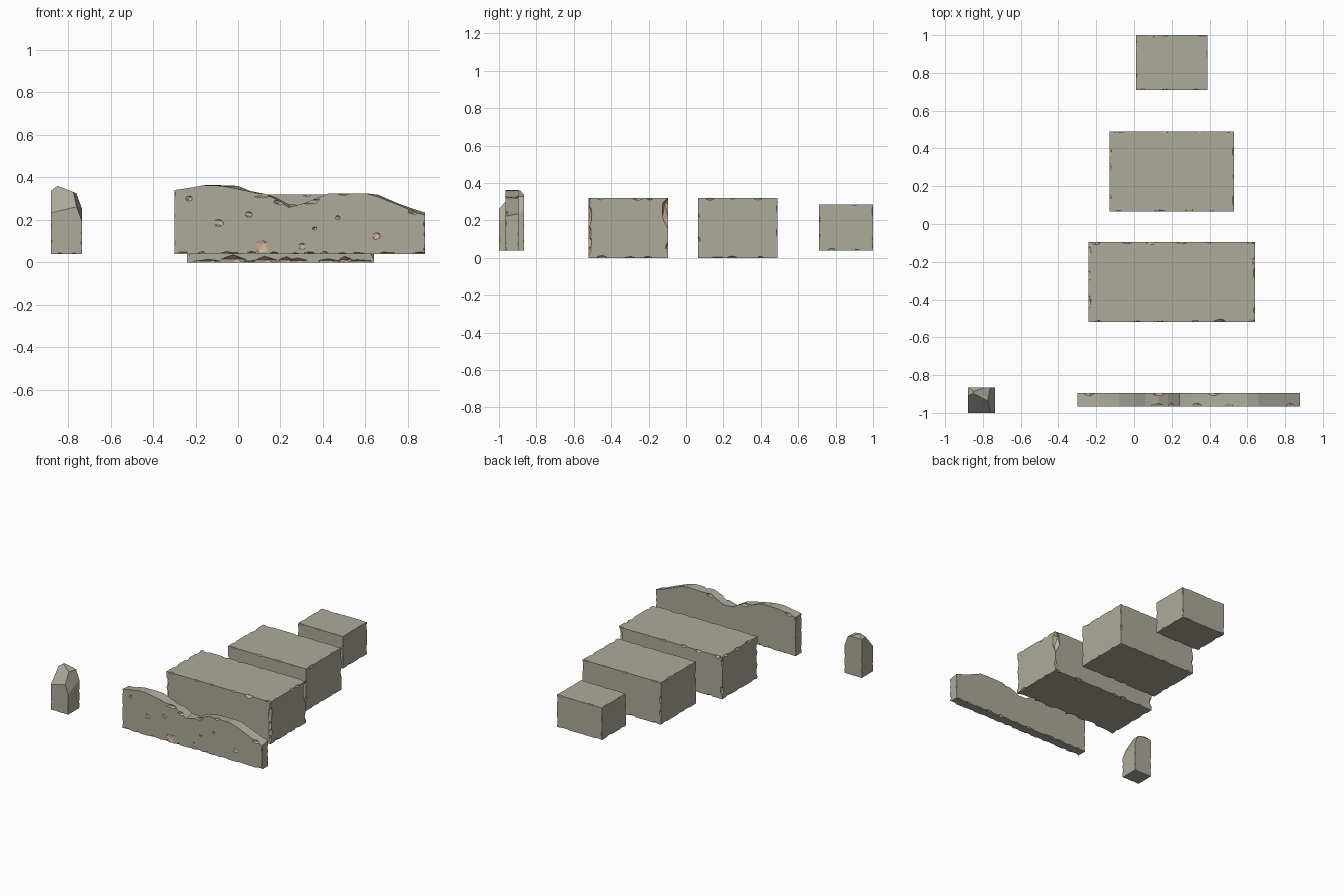
import bpy, bmesh, random
from mathutils import Vector, Matrix

if "Cube" in bpy.data.objects:
    bpy.data.objects.remove(bpy.data.objects["Cube"])

random.seed(7)


def material(name, color):
    m = bpy.data.materials.new(name)
    m.diffuse_color = color
    m.use_nodes = True
    m.node_tree.nodes["Principled BSDF"].inputs["Base Color"].default_value = m.diffuse_color
    return m


STONE = material("stone", (0.42, 0.40, 0.33, 1))
FRESH = material("fresh_break", (0.62, 0.46, 0.34, 1))


def new_object(name, bm):
    bmesh.ops.recalc_face_normals(bm, faces=bm.faces[:])
    me = bpy.data.meshes.new(name)
    bm.to_mesh(me)
    bm.free()
    me.materials.append(STONE)
    me.materials.append(FRESH)
    ob = bpy.data.objects.new(name, me)
    bpy.context.collection.objects.link(ob)
    return ob


def box(lo, hi):
    bm = bmesh.new()
    lo, hi = Vector(lo), Vector(hi)
    s = hi - lo
    bmesh.ops.create_cube(bm, size=1, matrix=Matrix.Translation((lo + hi) / 2) @ Matrix.Diagonal((*s, 1)))
    return bm


# One faceted lump that will be knocked out of a block
def add_chip(bm, pos, size):
    vs = bmesh.ops.create_icosphere(bm, subdivisions=1, radius=1)["verts"]
    for v in vs:
        k = random.uniform(0.8, 1.1)
        v.co = Vector(pos) + Vector([c * k * s for c, s in zip(v.co, size)])


# Scatter chips along the straight edge a-b
def chip_edge(bm, a, b, count, length, depth):
    a, b = Vector(a), Vector(b)
    d = (b - a).normalized()
    for i in range(count):
        t = (i + random.uniform(0.1, 0.9)) / count
        r = depth * random.uniform(0.5, 1.1)
        l = length * random.uniform(0.5, 1.2)
        size = [l if abs(c) > 0.5 else r * random.uniform(0.75, 1.25) for c in d]
        add_chip(bm, a.lerp(b, t), size)


def carve(ob, chips):
    for f in chips.faces:
        f.material_index = 1
    cutter = new_object("chip_cutter", chips)
    cutter.hide_render = True
    mod = ob.modifiers.new("chips", "BOOLEAN")
    mod.operation, mod.solver, mod.object = "DIFFERENCE", "EXACT", cutter
    mod.use_self = True
    dg = bpy.context.evaluated_depsgraph_get()
    me = bpy.data.meshes.new_from_object(ob.evaluated_get(dg))
    ob.modifiers.clear()
    ob.data = me
    bpy.data.objects.remove(cutter)


# The twelve edges of a box, as end point pairs
def box_edges(lo, hi):
    out = []
    for ax in range(3):
        u, w = [i for i in range(3) if i != ax]
        for p in (lo, hi):
            for q in (lo, hi):
                a, b = [0] * 3, [0] * 3
                a[ax], b[ax] = lo[ax], hi[ax]
                a[u] = b[u] = p[u]
                a[w] = b[w] = q[w]
                out.append((a, b))
    return out


# Three chipped blocks, large to small
blocks = [
    ("large_block", (-0.24, -0.52, 0), (0.64, -0.095, 0.32), 0.016, 7),
    ("medium_block", (-0.13, 0.065, 0), (0.53, 0.49, 0.32), 0.012, 6),
    ("small_block", (0.01, 0.71, 0.04), (0.39, 1.0, 0.285), 0.009, 7),
]
for name, lo, hi, depth, density in blocks:
    ob = new_object(name, box(lo, hi))
    chips = bmesh.new()
    for a, b in box_edges(lo, hi):
        n = max(2, round((Vector(b) - Vector(a)).length * density))
        chip_edge(chips, a, b, n, 0.038, depth)
    if name == "large_block":
        # heavier wear on the front bottom edge and the front corners
        chip_edge(chips, (-0.22, -0.52, 0), (0.62, -0.52, 0), 9, 0.07, 0.03)
        chip_edge(chips, (0.64, -0.52, 0.03), (0.64, -0.52, 0.3), 3, 0.06, 0.022)
        chip_edge(chips, (-0.24, -0.52, 0.03), (-0.24, -0.52, 0.3), 3, 0.06, 0.022)
        add_chip(chips, (0.64, -0.095, 0.25), (0.045, 0.035, 0.09))
    carve(ob, chips)

# Broken wall: x, front height, back height along the top
top = [(-0.30, 0.34, 0.335), (-0.22, 0.352, 0.35), (-0.16, 0.363, 0.36), (-0.08, 0.36, 0.363),
       (0.00, 0.345, 0.36), (0.06, 0.332, 0.335), (0.13, 0.322, 0.322), (0.18, 0.296, 0.305),
       (0.24, 0.258, 0.272), (0.31, 0.278, 0.270), (0.37, 0.302, 0.30), (0.43, 0.325, 0.318),
       (0.60, 0.325, 0.322), (0.66, 0.308, 0.318), (0.76, 0.268, 0.275), (0.83, 0.238, 0.25),
       (0.88, 0.222, 0.235)]
Y0, Y1, ZB = -0.965, -0.895, 0.04
bm = bmesh.new()
rows = [[bm.verts.new(p) for p in ((x, Y0, ZB), (x, Y0, zf), (x, Y1, zb), (x, Y1, ZB))] for x, zf, zb in top]
for r, s in zip(rows, rows[1:]):
    for i in range(4):
        j = (i + 1) % 4
        bm.faces.new((r[i], r[j], s[j], s[i]))
bm.faces.new(rows[0])
bm.faces.new(rows[-1])
wall = new_object("broken_wall", bm)
chips = bmesh.new()
for y in (Y0, Y1):
    chip_edge(chips, (-0.29, y, ZB), (0.87, y, ZB), 14, 0.04, 0.012)
    for x, z in ((-0.30, 0.335), (0.88, 0.22)):
        chip_edge(chips, (x, y, ZB + 0.02), (x, y, z), 3, 0.025, 0.007)
# shallow pits on the faces
for x, z, r in ((-0.09, 0.185, 0.028), (0.11, 0.075, 0.05), (0.65, 0.125, 0.028), (0.05, 0.225, 0.022),
                (0.30, 0.075, 0.025), (0.47, 0.21, 0.016), (-0.23, 0.30, 0.02), (0.36, 0.16, 0.014)):
    add_chip(chips, (x, Y0 - 0.004, z), (r, 0.012, r * 0.8))
# breaks along the top rim
for x, y, z, r in ((0.12, Y0, 0.318, 0.06), (0.20, Y0, 0.285, 0.04), (0.33, Y0, 0.287, 0.06), (0.42, Y1, 0.315, 0.04),
                   (0.14, Y1, 0.32, 0.05), (-0.24, Y1, 0.347, 0.035), (0.83, Y0, 0.24, 0.04), (0.5, Y0, 0.327, 0.03)):
    add_chip(chips, (x, y, z), (r, 0.018, 0.015))
carve(wall, chips)

# Small post with a top split by slanting planes
lo, hi = (-0.88, -1.0, 0.04), (-0.735, -0.865, 0.362)
bm = box(lo, hi)
for co, no in (((-0.8, -1.0, 0.252), (-0.15, -0.75, 0.65)),
               ((-0.735, -0.93, 0.225), (0.93, -0.15, 0.34)),
               ((-0.85, -0.9, 0.36), (0.36, 0.0, 0.93)),
               ((-0.85, -0.9, 0.36), (-0.62, 0.1, 0.78)),
               ((-0.83, -0.865, 0.335), (0.0, 0.75, 0.65))):
    bmesh.ops.bisect_plane(bm, geom=bm.verts[:] + bm.edges[:] + bm.faces[:],
                           plane_co=co, plane_no=no, clear_outer=True)
    bmesh.ops.holes_fill(bm, edges=[e for e in bm.edges if e.is_boundary], sides=0)
post = new_object("broken_post", bm)
chips = bmesh.new()
for x in (lo[0], hi[0]):
    for y in (lo[1], hi[1]):
        chip_edge(chips, (x, y, 0.06), (x, y, 0.2), 2, 0.02, 0.006)
for y in (lo[1], hi[1]):
    chip_edge(chips, (lo[0], y, 0.04), (hi[0], y, 0.04), 2, 0.02, 0.005)
carve(post, chips)
